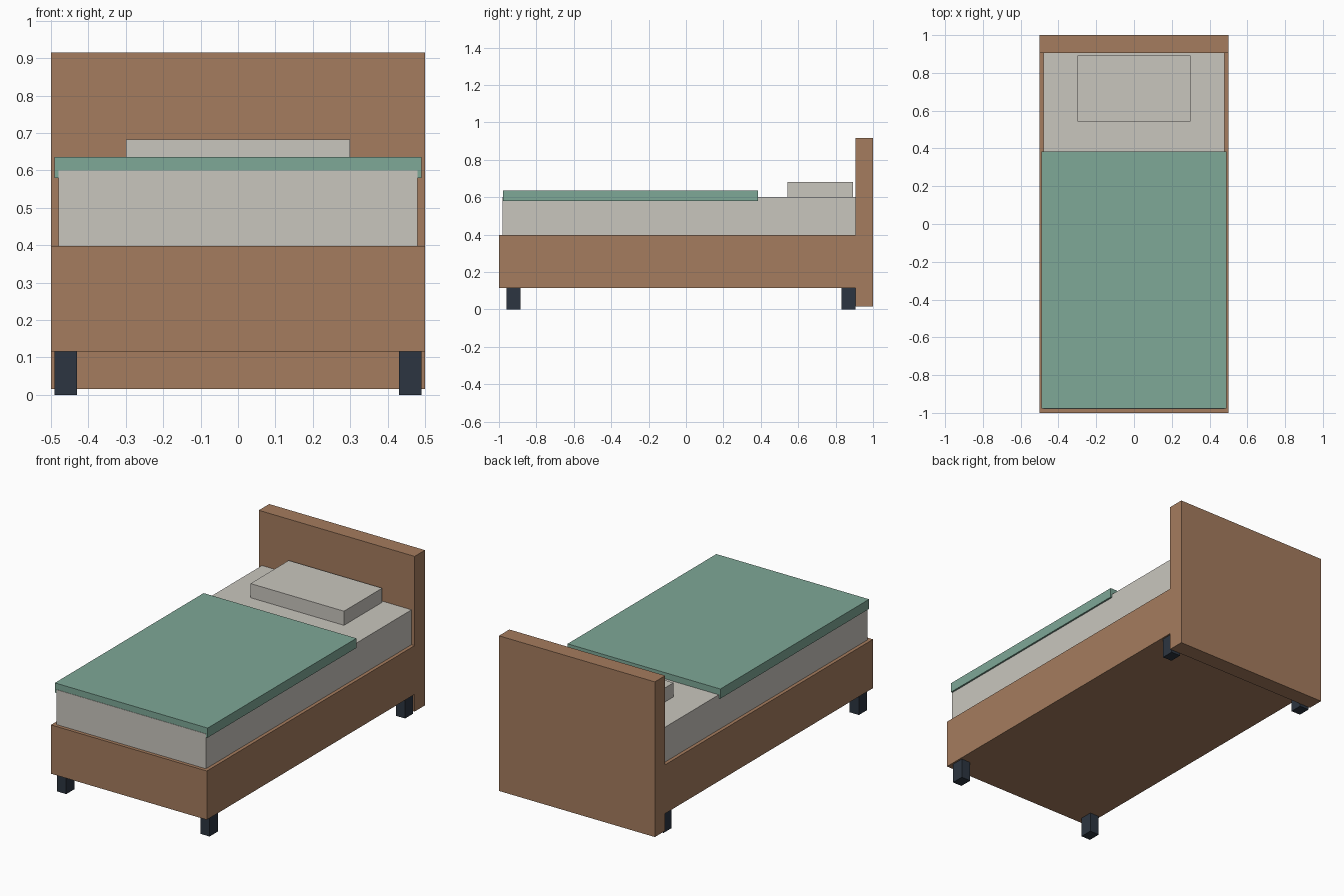
import bpy
import bmesh

if "Cube" in bpy.data.objects:
    bpy.data.objects.remove(bpy.data.objects["Cube"])


def material(name, r, g, b):
    """Flat material from 8-bit display colour, converted to linear."""
    def lin(v):
        v /= 255
        return v / 12.92 if v <= 0.04045 else ((v + 0.055) / 1.055) ** 2.4
    m = bpy.data.materials.new(name)
    m.diffuse_color = (lin(r), lin(g), lin(b), 1)
    m.use_nodes = True
    m.node_tree.nodes["Principled BSDF"].inputs["Base Color"].default_value = m.diffuse_color
    return m


wood = material("warm_wood", 165, 124, 94)
linen = material("pale_linen", 201, 198, 190)
green = material("sage_green", 126, 168, 151)
dark = material("dark_slate", 44, 53, 65)


def box(name, x, y, z, mat):
    """Box from (min, max) ranges along each axis."""
    bm = bmesh.new()
    bmesh.ops.create_cube(bm, size=1)
    for v in bm.verts:
        v.co = [lo + (c + 0.5) * (hi - lo) for c, (lo, hi) in zip(v.co, (x, y, z))]
    me = bpy.data.meshes.new(name)
    bm.to_mesh(me)
    bm.free()
    me.materials.append(mat)
    ob = bpy.data.objects.new(name, me)
    bpy.context.collection.objects.link(ob)
    return ob


# Bed base and headboard
box("bed_base", (-0.5, 0.5), (-1.0, 0.905), (0.115, 0.398), wood)
box("headboard", (-0.5, 0.5), (0.905, 1.0), (0.015, 0.915), wood)

# Bedding
box("mattress", (-0.48, 0.48), (-0.98, 0.905), (0.398, 0.6), linen)
box("pillow", (-0.3, 0.3), (0.543, 0.893), (0.6, 0.682), linen)
box("blanket", (-0.49, 0.49), (-0.978, 0.385), (0.58, 0.636), green)

# Four legs
for end, y in (("front", (-0.96, -0.885)), ("back", (0.832, 0.905))):
    for side, x in (("left", (-0.49, -0.43)), ("right", (0.43, 0.49))):
        box(f"{end}_{side}_leg", x, y, (0, 0.115), dark)
